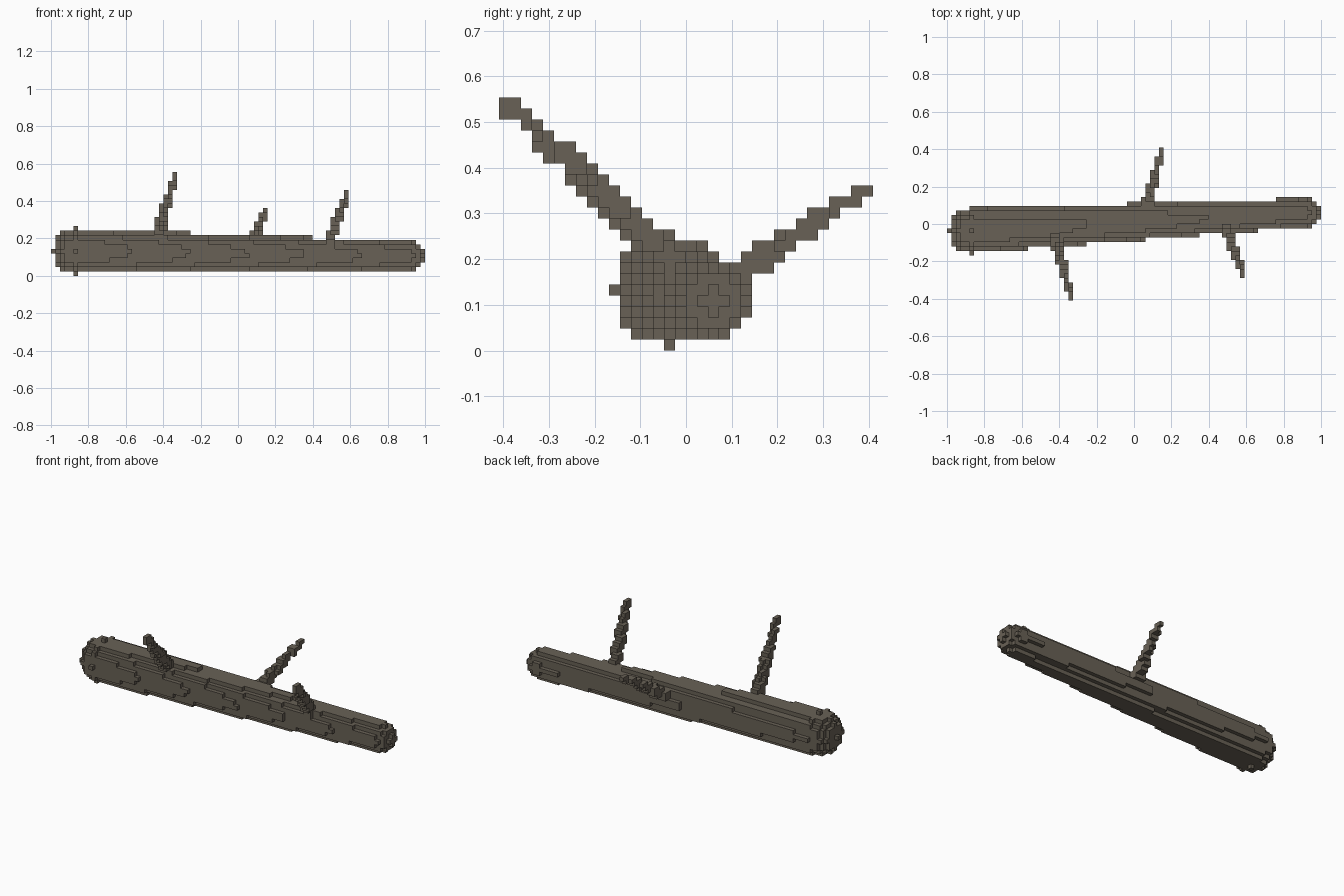
import bpy
import bmesh
import math
from mathutils import Vector

cube = bpy.data.objects.get("Cube")
if cube:
    bpy.data.objects.remove(cube, do_unlink=True)

S = 2 / 83                       # edge length of one block
OFFSET = Vector((0, 0.5, 0.5))   # block centres sit on x whole, y and z half units

bark = bpy.data.materials.new("bark brown")
colour = (0.14, 0.12, 0.092, 1)
bark.diffuse_color = colour
bark.use_nodes = True
bsdf = next(n for n in bark.node_tree.nodes if n.type == 'BSDF_PRINCIPLED')
bsdf.inputs["Base Color"].default_value = colour
bsdf.inputs["Roughness"].default_value = 0.9


def ball_cells(centre, radius):
    """Blocks whose centres lie inside a ball."""
    low = [math.floor(c - radius) - 1 for c in centre]
    span = range(math.ceil(radius * 2) + 4)
    for i in span:
        for j in span:
            for k in span:
                cell = (low[0] + i, low[1] + j, low[2] + k)
                if (Vector(cell) + OFFSET - centre).length <= radius + 1e-5:
                    yield cell


def tapered_cells(start, end, r_start, r_end):
    """Blocks swept by a shrinking ball along a straight line."""
    start, end = Vector(start), Vector(end)
    steps = round((end - start).length * 2)
    cells = set()
    for n in range(steps + 1):
        t = n / steps
        cells.update(ball_cells(start.lerp(end, t), r_start + (r_end - r_start) * t))
    return cells


def build_blocks(name, cells, solid):
    """Mesh of the block faces that are open to the air."""
    bm = bmesh.new()
    corners = {}

    def vert(p):
        key = tuple(round(c * 2) for c in p)
        if key not in corners:
            corners[key] = bm.verts.new(p * S)
        return corners[key]

    for cell in sorted(cells):
        centre = Vector(cell) + OFFSET
        for axis in range(3):
            for sign in (-1, 1):
                near = list(cell)
                near[axis] += sign
                if tuple(near) in solid:
                    continue
                normal, u = Vector(), Vector()
                normal[axis] = sign / 2
                u[(axis + 1) % 3] = 0.5
                v = normal.cross(u) * 2
                mid = centre + normal
                bm.faces.new([vert(mid + a * u + b * v)
                              for a, b in ((-1, -1), (1, -1), (1, 1), (-1, 1))])
    mesh = bpy.data.meshes.new(name)
    bm.to_mesh(mesh)
    bm.free()
    mesh.materials.append(bark)
    bpy.context.collection.objects.link(bpy.data.objects.new(name, mesh))


# Log and its three branches, in block units: start, end, start and end radius
shapes = {
    "trunk": ((-36, -1.5, 5.5), (38, 2.5, 4.5), 5, 3.2),
    "front_right_branch": ((-18, -1.5, 8.3), (-14, -16, 22), 1.5, 0.75),
    "front_left_branch": ((20.3, -0.5, 7.5), (24, -11, 18), 1.4, 0.75),
    "back_branch": ((2.7, 4, 6.5), (6, 16, 14.5), 1.4, 0.75),
}
parts, solid = {}, set()
for name, shape in shapes.items():
    parts[name] = tapered_cells(*shape) - solid
    solid |= parts[name]
for name, cells in parts.items():
    build_blocks(name, cells, solid)
